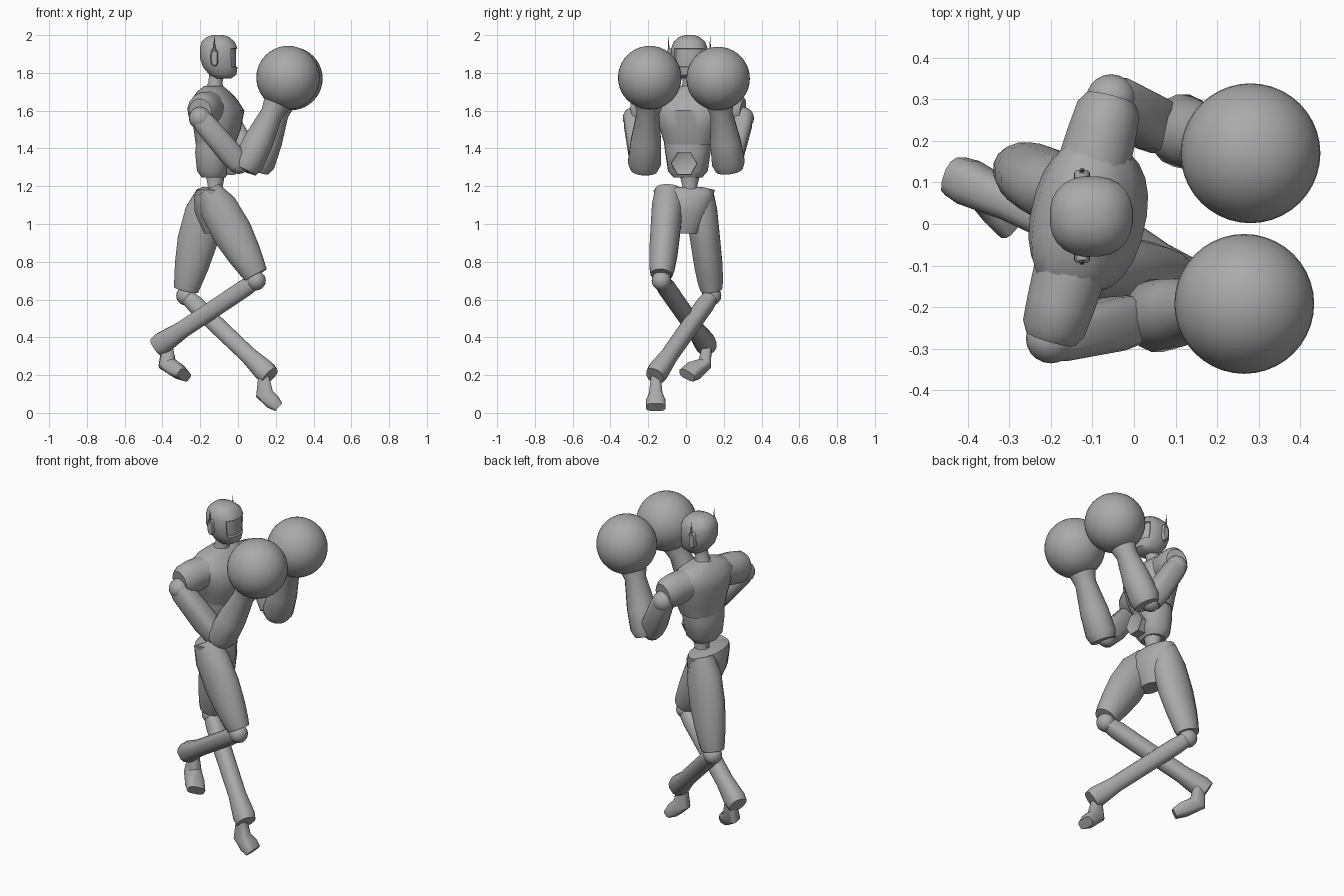
import bpy, bmesh, math
from mathutils import Vector

cube = bpy.data.objects.get("Cube")
if cube:
    bpy.data.objects.remove(cube, do_unlink=True)

grey = bpy.data.materials.new("plain_grey")
grey.use_nodes = True
GREY = (0.4, 0.4, 0.4, 1)
grey.diffuse_color = GREY
grey.node_tree.nodes["Principled BSDF"].inputs["Base Color"].default_value = GREY

SIDEWAYS, UP = Vector((0, 1, 0)), Vector((0, 0, 1))
TWISTED = Vector((.22, .975, 0))
SHARP_ANGLE = math.radians(42)


def finish(name, bm):
    """Turn a bmesh into a grey object, smooth except at sharp edges."""
    bmesh.ops.recalc_face_normals(bm, faces=bm.faces)
    for face in bm.faces:
        face.smooth = True
    for edge in bm.edges:
        edge.smooth = edge.calc_face_angle(0) < SHARP_ANGLE
    mesh = bpy.data.meshes.new(name)
    bm.to_mesh(mesh)
    bm.free()
    mesh.materials.append(grey)
    bpy.context.collection.objects.link(bpy.data.objects.new(name, mesh))


def signed_power(value, power):
    return math.copysign(abs(value) ** power, value)


def loft(rings, side=SIDEWAYS, sides=16, square=1.0, normal=None):
    """Skin through rings of (centre, half width along side, half depth)."""
    bm = bmesh.new()
    centres = [Vector(ring[0]) for ring in rings]
    last = len(rings) - 1
    loops = []
    for i, (centre, width, depth) in enumerate(rings):
        along = normal or (centres[min(i + 1, last)] - centres[max(i - 1, 0)]).normalized()
        across = (side - along * side.dot(along)).normalized()
        outward = across.cross(along)
        loop = []
        for k in range(sides):
            angle = 2 * math.pi * (k + 0.5) / sides
            loop.append(bm.verts.new(centres[i]
                                     + across * width * signed_power(math.cos(angle), square)
                                     + outward * depth * signed_power(math.sin(angle), square)))
        loops.append(loop)
    for lower, upper in zip(loops, loops[1:]):
        for k in range(sides):
            n = (k + 1) % sides
            bm.faces.new((lower[k], lower[n], upper[n], upper[k]))
    bm.faces.new(loops[0])
    bm.faces.new(loops[-1])
    bmesh.ops.recalc_face_normals(bm, faces=bm.faces)
    return bm


def stack(rows, y, **options):
    """Level rings given as (height, x, half width, half depth)."""
    rings = [((x, y, z), width, depth) for z, x, width, depth in rows]
    return loft(rings, normal=UP, **options)


def limb(name, start, end, profile, **options):
    """Straight limb whose profile is (fraction, half width, half depth)."""
    start, end = Vector(start), Vector(end)
    rings = [(start.lerp(end, t), width, depth) for t, width, depth in profile]
    finish(name, loft(rings, **options))


def ball(name, centre, radius, segments=20):
    bm = bmesh.new()
    bmesh.ops.create_uvsphere(bm, u_segments=segments, v_segments=segments // 2, radius=radius)
    bmesh.ops.translate(bm, verts=bm.verts, vec=centre)
    finish(name, bm)


# Head facing +x, with an inset visor
head = stack([(1.77, -.082, .045, .045), (1.79, -.08, .068, .072), (1.83, -.094, .088, .092),
              (1.88, -.102, .097, .101), (1.93, -.103, .097, .1), (1.965, -.105, .084, .088),
              (1.99, -.107, .055, .06), (2, -.107, .025, .03)],
             y=.018, sides=24, square=.85)
visor = []
for face in head.faces:
    middle = face.calc_center_median()
    if 1.83 < middle.z < 1.93 and middle.x > -.04:
        visor.append(face)
bmesh.ops.inset_region(head, faces=visor, thickness=.004, depth=-.008)
finish("head", head)
finish("neck", stack([(1.7, -.13, .055, .055), (1.75, -.12, .038, .038),
                      (1.8, -.11, .04, .042)], y=.02))

# Ear pods and antennas
for label, sign in (("left", 1), ("right", -1)):
    root = Vector((-.125, .018 + sign * .08, 1.882))
    tip = root + sign * SIDEWAYS * .03
    limb(label + "_ear", root, tip, [(0, .048, .02), (.8, .048, .02), (1, .042, .015)],
         side=UP, square=.7)
    limb(label + "_antenna", tip + UP * .03, tip + UP * .11,
         [(0, .006, .008), (1, .001, .001)], sides=6)

# Twisted torso, abdomen, buckle, waist and hips
finish("chest", stack([(1.42, -.12, .13, .1), (1.5, -.11, .155, .12), (1.6, -.11, .185, .138),
                       (1.66, -.125, .195, .112), (1.7, -.13, .15, .08), (1.73, -.13, .06, .05)],
                      y=.017, side=TWISTED, sides=24, square=.85))
finish("abdomen", stack([(1.245, -.13, .075, .06), (1.28, -.13, .105, .085),
                         (1.38, -.125, .12, .1), (1.44, -.12, .128, .096)],
                        y=.01, side=TWISTED, sides=20, square=.85))
buckle = loft([((-.06, -.01, 1.32), .07, .07), ((-.01, -.01, 1.32), .068, .068)],
              side=UP, sides=6)
buckle.faces.ensure_lookup_table()
bmesh.ops.inset_region(buckle, faces=[buckle.faces[-1]], thickness=.015, depth=-.008)
finish("belly_buckle", buckle)
finish("waist", stack([(1.13, -.14, .065, .065), (1.2, -.12, .04, .04),
                       (1.28, -.12, .06, .055)], y=.02))
finish("hips", stack([(.95, -.13, .075, .05), (1.06, -.135, .13, .095), (1.14, -.14, .155, .095),
                      (1.18, -.145, .165, .075), (1.195, -.14, .1, .05)], y=-.01, sides=20))

# Profiles shared by both sides
SLEEVE = [(0, .085, .09), (.5, .095, .084), (.85, .09, .078), (1, .07, .062)]
UPPER_ARM = [(0, .05, .05), (.1, .06, .06), (.75, .066, .066), (1, .058, .058)]
FOREARM = [(0, .072, .066), (.1, .089, .084), (.4, .082, .08), (.78, .06, .06), (1, .085, .08)]
THIGH = [(0, .075, .065), (.2, .084, .102), (.5, .08, .108), (.75, .076, .092),
         (.92, .068, .075), (1, .058, .066)]
SHIN = [(0, .04, .04), (.12, .048, .048), (.75, .046, .047), (.94, .056, .06), (1, .05, .052)]


# Arm: sleeve, shoulder ball, boxy upper arm, elbow, forearm and big round glove
def build_arm(label, collar, shoulder, elbow, wrist, glove):
    shoulder, elbow = Vector(shoulder), Vector(elbow)
    limb(label + "_sleeve", collar, shoulder + UP * .035, SLEEVE, side=UP)
    ball(label + "_shoulder", shoulder, .06)
    limb(label + "_upper_arm", shoulder.lerp(elbow, -.02), elbow, UPPER_ARM,
         sides=12, square=.65)
    ball(label + "_elbow", elbow, .055)
    limb(label + "_forearm", elbow + Vector((.03, .005, -.035)), wrist, FOREARM)
    ball(label + "_glove", glove, .168, 40)


build_arm("right", (-.15, -.1, 1.62), (-.2, -.275, 1.56), (.005, -.228, 1.32),
          (.22, -.195, 1.67), (.265, -.192, 1.775))
build_arm("left", (-.1, .13, 1.62), (-.055, .3, 1.56), (.07, .225, 1.32),
          (.24, .175, 1.67), (.28, .17, 1.77))


# Leg: thigh, knee, shin with a flared cuff, and a pointed foot
def build_leg(label, hip, knee, shin_end, ankle, heel, toe):
    knee = Vector(knee)
    limb(label + "_thigh", hip, knee + UP * .03, THIGH)
    ball(label + "_knee", knee, .052)
    limb(label + "_shin", knee, shin_end, SHIN, sides=12, square=.8)
    middle = Vector(heel).lerp(Vector(toe), .6)
    finish(label + "_foot", loft([(ankle, .026, .028), (heel, .036, .048),
                                  (middle, .052, .042), (toe, .052, .028)],
                                 sides=12, square=.6))


build_leg("right", (-.155, -.09, 1.18), (.095, -.13, .7), (-.43, .115, .35),
          (-.375, .11, .36), (-.375, .1, .26), (-.285, .005, .2))
build_leg("left", (-.155, .07, 1.17), (-.275, .135, .62), (.17, -.165, .195),
          (.135, -.16, .2), (.14, -.16, .1), (.215, -.16, .03))
